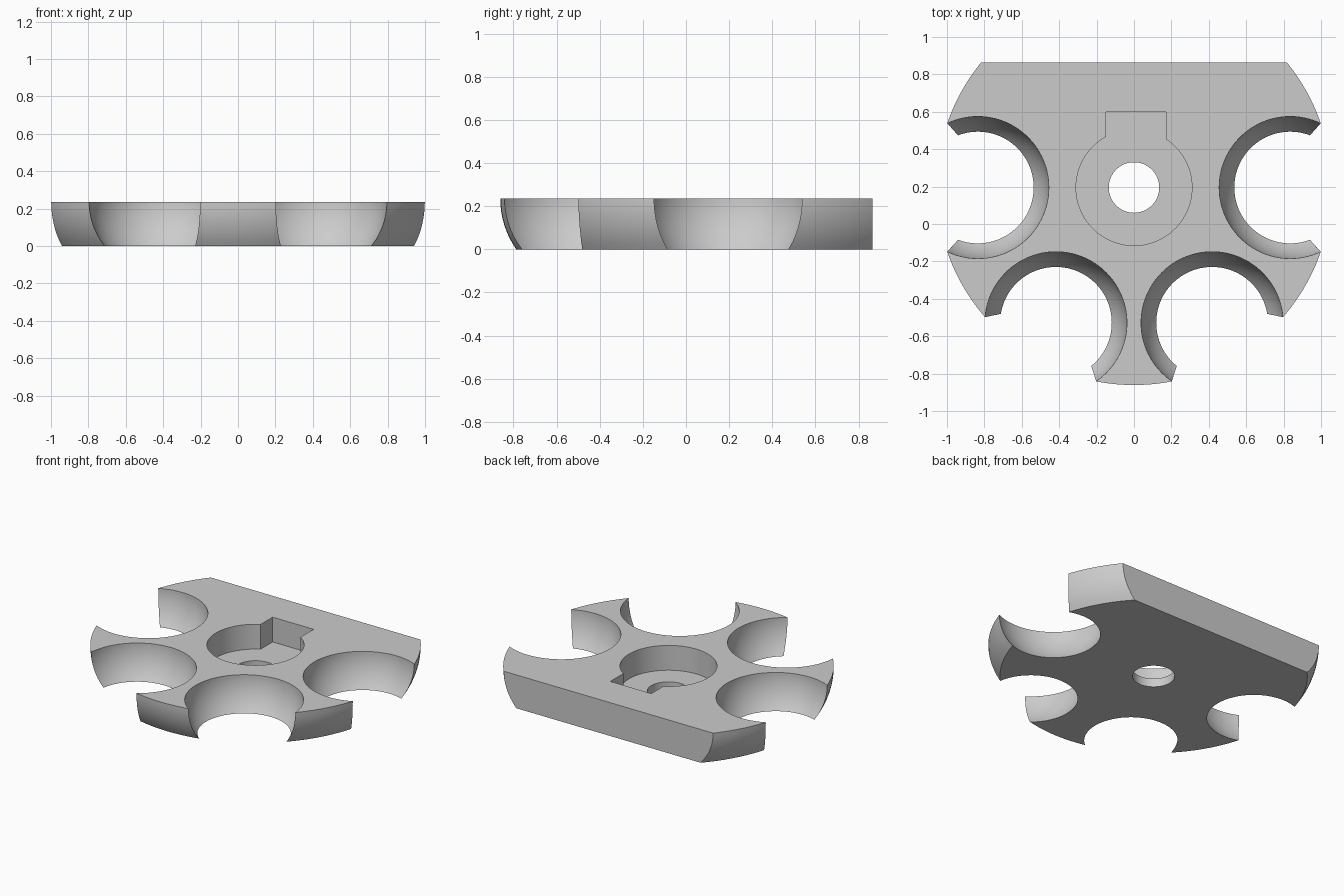
import bpy
import bmesh
from math import sin, cos, pi, sqrt, asin, acos, radians
from mathutils import Vector

H = 0.235            # plate thickness
CY = 0.195           # hub centre in y
R = 1.056            # outer radius at the top
FLAT_Y = 0.864       # straight back edge
RIM_ARC = 0.41       # curvature of the rim profile
SCOOP_R = 0.38       # spherical scoops
SCOOP_DIST = 0.835
FLOOR = 0.06         # pocket floor height

cube = bpy.data.objects.get("Cube")
if cube:
    bpy.data.objects.remove(cube, do_unlink=True)

grey = bpy.data.materials.new("light grey")
grey.use_nodes = True
colour = (0.6, 0.6, 0.6, 1)
grey.diffuse_color = colour
grey.node_tree.nodes["Principled BSDF"].inputs["Base Color"].default_value = colour


def make_object(name, bm):
    bmesh.ops.recalc_face_normals(bm, faces=bm.faces)
    mesh = bpy.data.meshes.new(name)
    bm.to_mesh(mesh)
    bm.free()
    mesh.materials.append(grey)
    obj = bpy.data.objects.new(name, mesh)
    bpy.context.collection.objects.link(obj)
    return obj


def lathe(profile, centre, segments):
    """Closed solid of revolution from (radius, z) pairs, bottom to top."""
    bm = bmesh.new()
    rings = [[bm.verts.new((centre[0] + r * cos(2 * pi * i / segments),
                            centre[1] + r * sin(2 * pi * i / segments), z))
              for i in range(segments)] for r, z in profile]
    for low, high in zip(rings, rings[1:]):
        for i in range(segments):
            j = (i + 1) % segments
            bm.faces.new((low[i], low[j], high[j], high[i]))
    bm.faces.new(rings[0])
    bm.faces.new(rings[-1])
    return bm


def prism(points, z0, z1):
    bm = bmesh.new()
    face = bm.faces.new([bm.verts.new((x, y, z0)) for x, y in points])
    new = bmesh.ops.extrude_face_region(bm, geom=[face])["geom"]
    bmesh.ops.translate(bm, vec=(0, 0, z1 - z0),
                        verts=[v for v in new if isinstance(v, bmesh.types.BMVert)])
    return bm


# Plate: disc with a curved rim, trimmed straight along the back
rim = []
for i in range(9):
    z = H * i / 8
    rim.append((R - RIM_ARC + sqrt(RIM_ARC ** 2 - (H - z) ** 2), z))
bm = lathe(rim, (0, CY), 160)
cut = bmesh.ops.bisect_plane(bm, geom=bm.verts[:] + bm.edges[:] + bm.faces[:],
                             plane_co=(0, FLAT_Y, 0), plane_no=(0, 1, 0),
                             clear_outer=True)
bmesh.ops.holes_fill(bm, edges=[e for e in bm.edges if e.is_boundary])
plate = make_object("plate", bm)

cutters = []

# Four spherical scoops around the front half
scoop = []
for i in range(15):
    z = -0.06 + (H + 0.04) * i / 14
    scoop.append((sqrt(SCOOP_R ** 2 - (H - z) ** 2), z))
scoop.append((SCOOP_R, H + 0.2))
for angle in (0, -60, -120, 180):
    a = radians(angle)
    centre = (SCOOP_DIST * cos(a), CY + SCOOP_DIST * sin(a))
    cutters.append(make_object("scoop_cutter", lathe(scoop, centre, 96)))

# Round hub pocket with a keyway towards the back
POCKET_R, KEY_LEFT, KEY_RIGHT, KEY_Y = 0.31, 0.17, -0.15, 0.6
start = acos(KEY_RIGHT / POCKET_R)
end = acos(KEY_LEFT / POCKET_R) + 2 * pi
outline = []
for i in range(81):
    a = start + (end - start) * i / 80
    outline.append((POCKET_R * cos(a), CY + POCKET_R * sin(a)))
outline += [(KEY_LEFT, KEY_Y), (KEY_RIGHT, KEY_Y)]
cutters.append(make_object("pocket_cutter", prism(outline, FLOOR, H + 0.1)))

# Through hole for the shaft
cutters.append(make_object("bore_cutter",
                           lathe([(0.135, -0.1), (0.135, H + 0.1)], (0, CY), 64)))

bpy.ops.object.select_all(action="DESELECT")
bpy.context.view_layer.objects.active = plate
plate.select_set(True)
for cutter in cutters:
    cutter.hide_render = True
    mod = plate.modifiers.new("cut", "BOOLEAN")
    mod.operation = "DIFFERENCE"
    mod.solver = "EXACT"
    mod.object = cutter
    bpy.ops.object.modifier_apply(modifier=mod.name)
    bpy.data.objects.remove(cutter, do_unlink=True)

bpy.ops.object.shade_smooth_by_angle(angle=radians(30))
